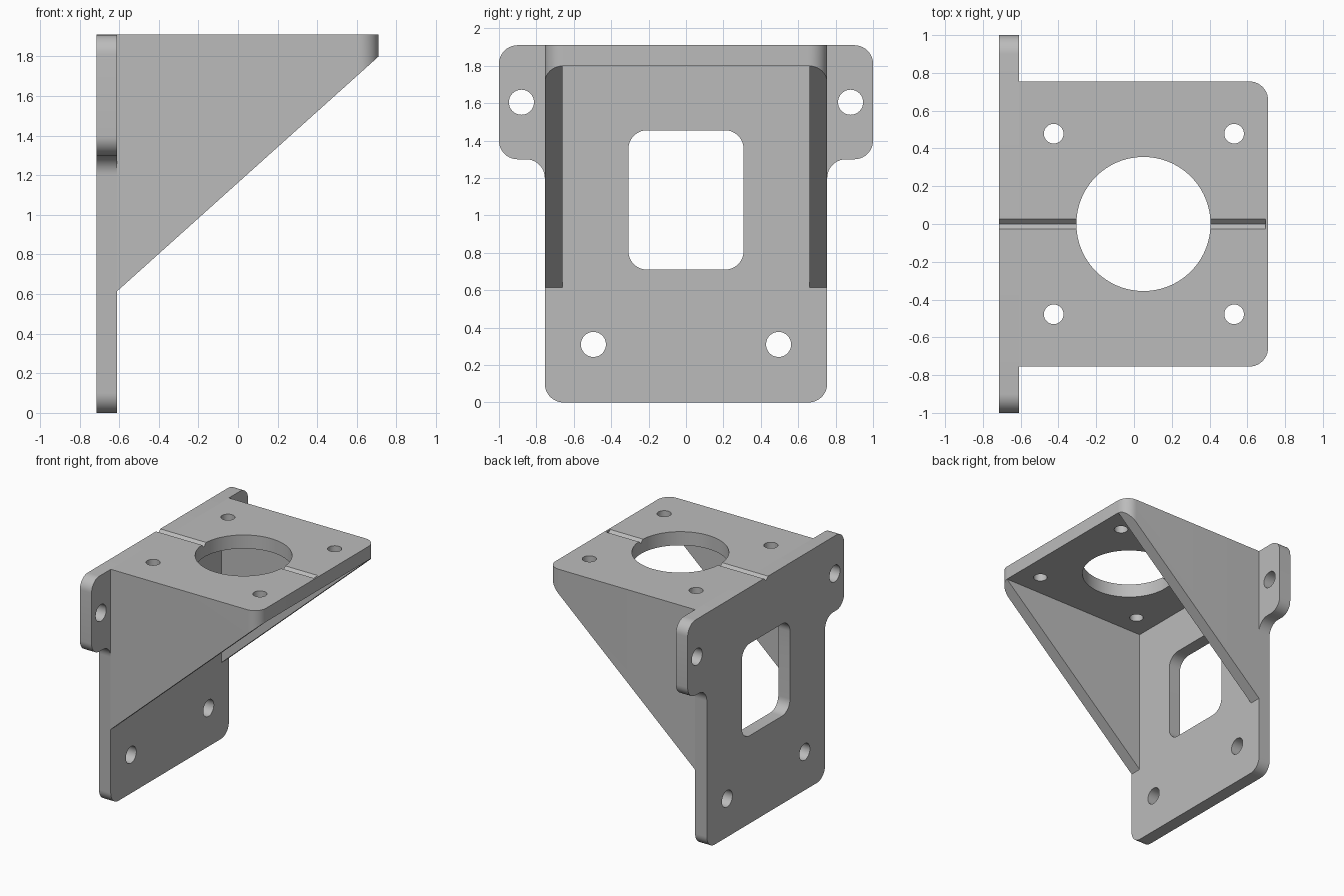
import bpy, bmesh, math
from mathutils import Vector

cube = bpy.data.objects.get("Cube")
if cube:
    bpy.data.objects.remove(cube, do_unlink=True)

# One grey finish for the whole bracket
grey = bpy.data.materials.new("bracket grey")
grey.use_nodes = True
grey.diffuse_color = (0.5, 0.5, 0.5, 1)
grey.node_tree.nodes["Principled BSDF"].inputs["Base Color"].default_value = (0.5, 0.5, 0.5, 1)

BACK, INNER, FRONT = -0.715, -0.61, 0.71   # x of plate back, plate face, shelf edge
TOP, UNDER = 1.91, 1.80                    # shelf faces
HALF, CHEEK = 0.755, 0.66                  # outer and inner half widths
R = 0.1                                    # corner radius

# Extrusion axis -> position of (u, v, depth)
AXES = {
    "x": lambda u, v, d: (d, u, v),
    "y": lambda u, v, d: (u, d, v),
    "z": lambda u, v, d: (u, v, d),
}


def rounded(corners, steps=10):
    """Outline from right-angled (u, v, radius) corners, convex or concave."""
    out = []
    for i, (u, v, r) in enumerate(corners):
        p = Vector((u, v))
        if r == 0:
            out.append(p)
            continue
        a = (Vector(corners[i - 1][:2]) - p).normalized()
        b = (Vector(corners[(i + 1) % len(corners)][:2]) - p).normalized()
        centre = p + r * (a + b)
        for k in range(steps + 1):
            t = math.pi / 2 * k / steps
            out.append(centre - r * (b * math.cos(t) + a * math.sin(t)))
    return out


def circle(u, v, r, n=48):
    return [(u + r * math.cos(math.tau * k / n), v + r * math.sin(math.tau * k / n))
            for k in range(n)]


def rect(u0, u1, v0, v1, r=0):
    return rounded([(u0, v0, r), (u1, v0, r), (u1, v1, r), (u0, v1, r)])


def prism(name, outline, axis, d0, d1):
    """Extrude a flat outline from d0 to d1 along an axis."""
    bm = bmesh.new()
    place = AXES[axis]
    low = [bm.verts.new(place(u, v, d0)) for u, v in outline]
    high = [bm.verts.new(place(u, v, d1)) for u, v in outline]
    bm.faces.new(low)
    bm.faces.new(high)
    for i in range(len(low)):
        bm.faces.new((low[i - 1], low[i], high[i], high[i - 1]))
    bmesh.ops.recalc_face_normals(bm, faces=bm.faces)
    mesh = bpy.data.meshes.new(name)
    bm.to_mesh(mesh)
    bm.free()
    mesh.materials.append(grey)
    obj = bpy.data.objects.new(name, mesh)
    bpy.context.collection.objects.link(obj)
    return obj


def cut(obj, outline, axis, d0, d1):
    """Subtract an extruded outline, then discard the cutter."""
    cutter = prism("cutter", outline, axis, d0, d1)
    cutter.hide_render = True
    mod = obj.modifiers.new("cut", "BOOLEAN")
    mod.operation = "DIFFERENCE"
    mod.solver = "EXACT"
    mod.object = cutter
    bpy.context.view_layer.objects.active = obj
    bpy.ops.object.modifier_apply(modifier=mod.name)
    bpy.data.objects.remove(cutter, do_unlink=True)


# Back plate with two mounting ears
half = [(HALF, 0, R), (HALF, 1.3, R), (1, 1.3, R), (1, TOP, R)]
outline = rounded(half + [(-u, v, r) for u, v, r in reversed(half)])
back_plate = prism("back_plate", outline, "x", BACK, INNER)
cut(back_plate, rect(-0.308, 0.308, 0.71, 1.455, R), "x", -1, 0)
for side in (-1, 1):
    for y, z in ((0.88, 1.605), (0.495, 0.31)):
        cut(back_plate, circle(side * y, z, 0.067), "x", -1, 0)

# Shelf and side gussets: a rounded block, hollowed and cut on the slope
plan = rounded([(INNER, -HALF, 0), (FRONT, -HALF, R), (FRONT, HALF, R), (INNER, HALF, 0)])
shelf = prism("shelf_with_gussets", plan, "z", 0.5, TOP)
cut(shelf, rect(-CHEEK, CHEEK, 0.2, UNDER), "x", -0.8, 1)
slope = (UNDER - 0.615) / (FRONT - INNER)
ramp = [(x, UNDER + slope * (x - FRONT)) for x in (0.9, -0.9)]
cut(shelf, ramp + [(-0.9, 0.1), (0.9, 0.1)], "y", -1, 1)

# Motor bore and its four screw holes
cut(shelf, circle(0.05, 0, 0.355, 96), "z", 1.6, 2.1)
for x in (-0.425, 0.53):
    for y in (-0.478, 0.478):
        cut(shelf, circle(x, y, 0.052), "z", 1.6, 2.1)

# Centre line groove across the top
groove = [(0, TOP - 0.027), (0.054, TOP + 0.027), (-0.054, TOP + 0.027)]
for part in (back_plate, shelf):
    cut(part, groove, "x", -0.8, 0.697)

# Smooth the rounded walls, keep the edges sharp
bpy.ops.object.select_all(action="DESELECT")
for part in (back_plate, shelf):
    part.select_set(True)
bpy.context.view_layer.objects.active = shelf
bpy.ops.object.shade_smooth_by_angle(angle=math.radians(30))
